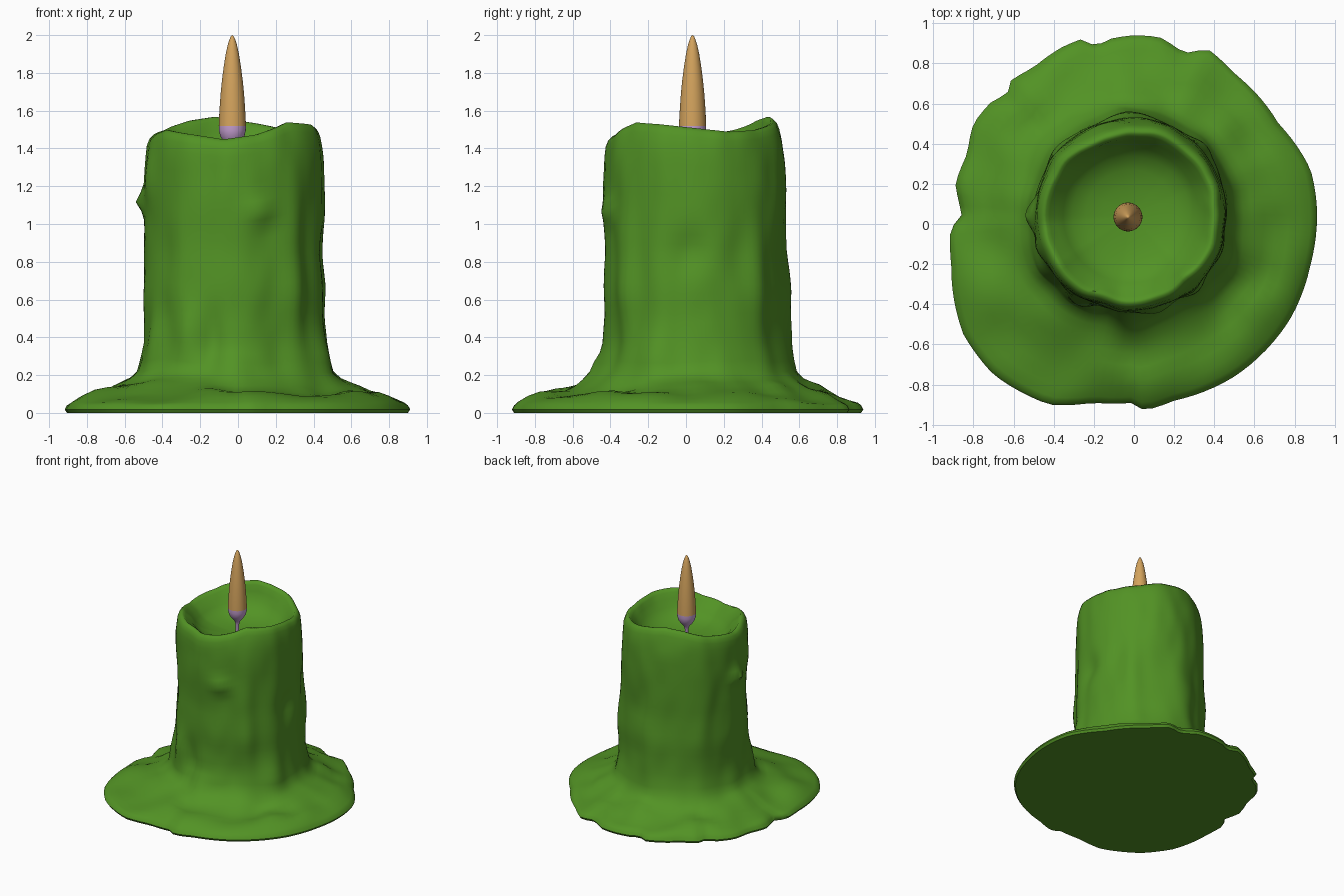
import bpy, bmesh, math
from mathutils import Vector, noise

if "Cube" in bpy.data.objects:
    bpy.data.objects.remove(bpy.data.objects["Cube"])

CX, CY = -0.015, 0.045      # axis of the wax column
N = 112                     # segments around


def material(name, rgb):
    m = bpy.data.materials.new(name)
    m.diffuse_color = (*rgb, 1)
    m.use_nodes = True
    m.node_tree.nodes["Principled BSDF"].inputs["Base Color"].default_value = m.diffuse_color
    return m


GREEN = material("green wax", (0.085, 0.29, 0.018))
ORANGE = material("flame orange", (0.66, 0.37, 0.11))
LILAC = material("wick lilac", (0.58, 0.36, 0.66))

# puddle outline seen from above
OUTLINE = [(.91, .1), (.88, .27), (.72, .5), (.5, .75), (.37, .87), (.25, .85), (.13, .93), (0, .94),
           (-.13, .92), (-.19, .88), (-.25, .925), (-.36, .88), (-.5, .78), (-.62, .71), (-.63, .64),
           (-.7, .62), (-.8, .5), (-.83, .35), (-.89, .2), (-.87, .1), (-.85, .01), (-.915, -.01),
           (-.91, -.2), (-.85, -.55), (-.7, -.75), (-.42, -.9), (-.2, -.89), (0, -.89), (.05, -.93),
           (.2, -.88), (.5, -.76), (.78, -.47), (.88, -.2)]
polar = sorted((math.degrees(math.atan2(y - CY, x - CX)) % 360, math.hypot(x - CX, y - CY))
               for x, y in OUTLINE)
# rim height by angle
RIM = [(0, 1.51), (25, 1.49), (50, 1.5), (75, 1.535), (105, 1.57), (125, 1.55), (150, 1.5), (185, 1.46),
       (215, 1.50), (240, 1.475), (262, 1.45), (285, 1.475), (312, 1.54), (335, 1.53)]
# column radius by height
COLUMN = [(.2, .535), (.27, .512), (.36, .49), (.5, .48), (.65, .482), (.85, .472), (1.0, .474),
          (1.2, .477), (1.35, .472), (1.44, .462), (1.5, .445)]
# bumps and hollows: angle, height, angular width, height width, amount
BUMPS = [(180, 1.12, 9, .05, .045), (287, 1.07, 10, .06, .035), (240, .42, 9, .16, .035),
         (255, .36, 7, .18, -.035), (268, .24, 12, .06, .03), (215, .35, 12, .15, .025),
         (312, .75, 9, .4, .022), (335, .3, 10, .12, .03), (300, .35, 12, .2, -.025),
         (355, .85, 14, .1, -.02), (90, .6, 15, .35, .03), (45, .7, 9, .5, .02),
         (140, .7, 10, .4, .015), (200, 1.25, 9, .15, .02)]


def wrap(table, a):
    """Interpolate a table that goes round the full circle."""
    t = [(table[-1][0] - 360, table[-1][1])] + table + [(table[0][0] + 360, table[0][1])]
    return lerp(t, a)


def lerp(t, a):
    for (a0, v0), (a1, v1) in zip(t, t[1:]):
        if a0 <= a <= a1:
            return v0 + (v1 - v0) * (a - a0) / max(a1 - a0, 1e-6)
    return t[0][1] if a < t[0][0] else t[-1][1]


def wobble(a, z, freq, seed):
    r = math.radians(a)
    return noise.noise(Vector((math.cos(r) * freq, math.sin(r) * freq, z + seed)))


def column_radius(a, z):
    r = lerp(COLUMN, z)
    r += .016 * wobble(a, z * 1.3, 2.5, 3) + .01 * wobble(a, z * 4, 4, 9)
    for ba, bz, wa, wz, amt in BUMPS:
        d = (a - ba + 180) % 360 - 180
        r += amt * math.exp(-(d / wa) ** 2 - ((z - bz) / wz) ** 2)
    return r


def wax_rings(a):
    """Radius and height of every ring at one angle, from ground to bowl floor."""
    edge, rim = wrap(polar, a), wrap(RIM, a)
    foot = .22 + .03 * wobble(a, 0, 2, 5)
    inner = column_radius(a, foot)
    pts = [(edge - .012, .0), (edge, .018), (edge - .012, .04)]
    # sloping puddle
    for t, h in [(.08, .055), (.2, .075), (.35, .095), (.5, .11), (.65, .13), (.8, .155), (.9, .18)]:
        h += .05 * wobble(a, t * 2, 3, 1) * math.sin(math.pi * t)
        d = (a - 322 + 180) % 360 - 180
        h -= .045 * math.exp(-(d / 18) ** 2 - ((t - .75) / .25) ** 2)
        pts.append((edge + (inner - edge) * t, h))
    # upright column
    steps = 24
    for i in range(steps + 1):
        z = foot + (rim - .05 - foot) * i / steps
        pts.append((column_radius(a, z), z))
    top = pts[-1][0]
    # rounded rim and melted bowl
    pts += [(top - .012, rim - .02), (top - .03, rim - .002), (top - .045, rim - .003),
            (top - .062, rim - .025)]
    floor = 1.3
    for f, k in [(.82, .72), (.75, .48), (.65, .27), (.5, .13), (.32, .05), (.14, .01)]:
        pts.append((.45 * f, floor + (rim - floor) * k))
    return pts


def finish(bm, name, mats, angle=None):
    bmesh.ops.recalc_face_normals(bm, faces=bm.faces)
    me = bpy.data.meshes.new(name)
    bm.to_mesh(me)
    bm.free()
    ob = bpy.data.objects.new(name, me)
    bpy.context.collection.objects.link(ob)
    for m in mats:
        me.materials.append(m)
    bpy.context.view_layer.objects.active = ob
    ob.select_set(True)
    bpy.ops.object.shade_smooth_by_angle(angle=math.radians(angle))
    ob.select_set(False)
    return ob


def loft(columns, cx, cy, low, high):
    """Skin a closed body from one point list per angle, with end centres."""
    bm = bmesh.new()
    n = len(columns)
    grid = [[bm.verts.new((cx + r * math.cos(2 * math.pi * i / n),
                           cy + r * math.sin(2 * math.pi * i / n), z)) for r, z in col]
            for i, col in enumerate(columns)]
    bot, top = bm.verts.new((cx, cy, low)), bm.verts.new((cx, cy, high))
    for i in range(n):
        p, q = grid[i], grid[(i + 1) % n]
        bm.faces.new((bot, q[0], p[0]))
        bm.faces.new((top, p[-1], q[-1]))
        for j in range(len(p) - 1):
            bm.faces.new((p[j], q[j], q[j + 1], p[j + 1]))
    return bm


# Wax body with melted puddle and hollow top
wax = loft([wax_rings(360 * i / N) for i in range(N)], CX, CY, 0, 1.3)
finish(wax, "wax_body", [GREEN], 50)

# Wick: thin stem widening into a cup under the flame
FX, FY = -.03, .035
stem = [(.012, 1.28), (.014, 1.38), (.022, 1.41), (.045, 1.435), (.064, 1.465), (.071, 1.495), (.072, 1.52)]
finish(loft([stem] * 32, FX, FY, 1.28, 1.52), "wick", [LILAC], 40)

# Flame: tapered teardrop
flame = [(.072, 1.52), (.0705, 1.56), (.067, 1.62), (.062, 1.69), (.055, 1.76), (.046, 1.83),
         (.035, 1.9), (.024, 1.95), (.014, 1.98), (.007, 1.995)]
finish(loft([flame] * 32, FX, FY, 1.52, 2.0), "flame", [ORANGE], 40)
